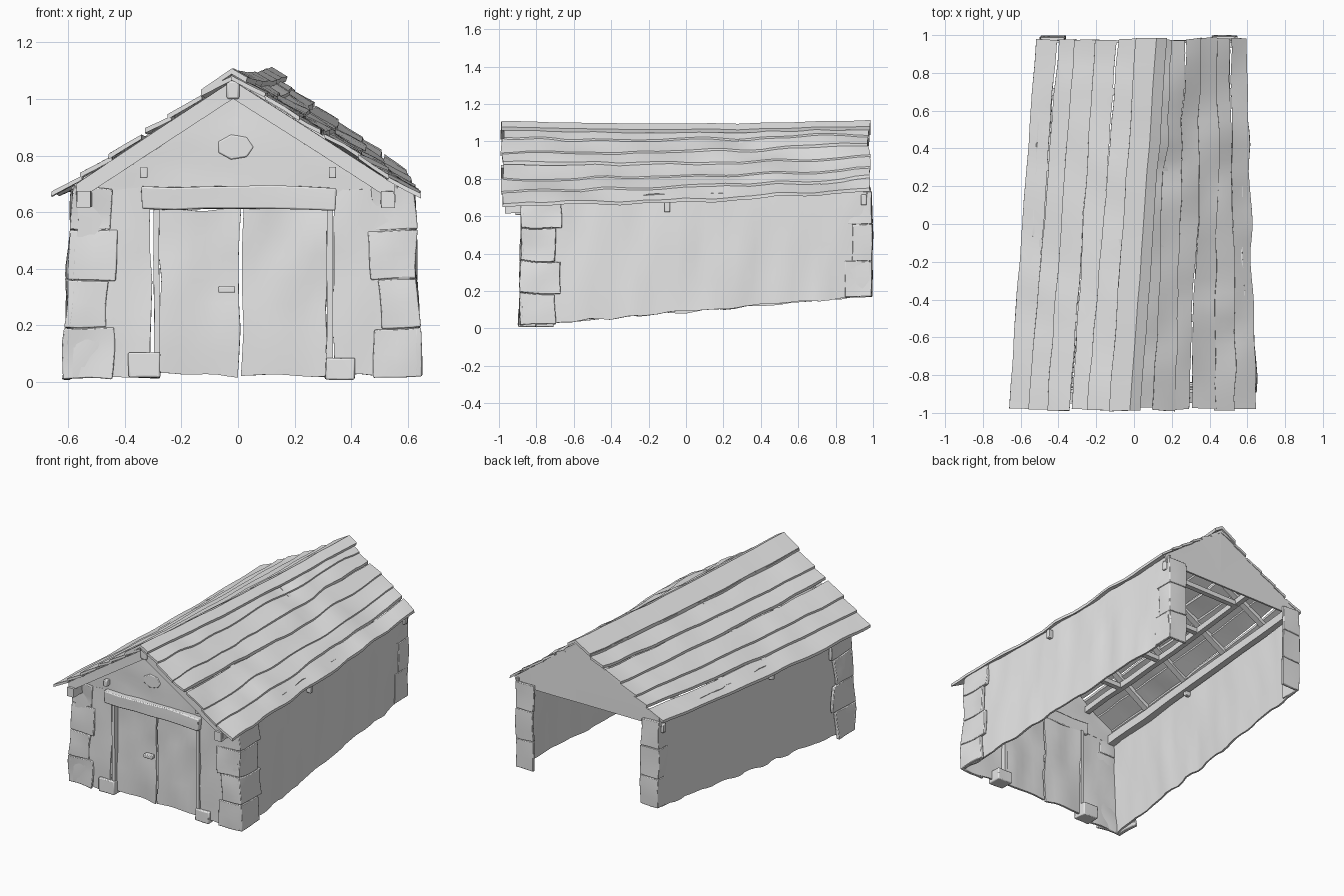
import bpy, bmesh, math
from mathutils import Vector, noise

cube = bpy.data.objects.get("Cube")
if cube:
    bpy.data.objects.remove(cube, do_unlink=True)

grey = bpy.data.materials.new("weathered_grey")
grey.use_nodes = True
grey.diffuse_color = (0.8, 0.8, 0.8, 1)
grey.node_tree.nodes["Principled BSDF"].inputs["Base Color"].default_value = (0.8, 0.8, 0.8, 1)

Y0, Y1 = -0.985, 0.98        # roof ends


def loft(name, front, back, y0, y1, steps=1, cuts=0, rough=0.0, bevel=0.0, sag=0.0, freq=5):
    """Join a front section to a back section of (x, z) points, with worn surfaces."""
    bm = bmesh.new()
    rings = []
    for k in range(steps + 1):
        t = k / steps
        ring = []
        for a, b in zip(front, back):
            p = Vector(a).lerp(Vector(b), t)
            ring.append(bm.verts.new((p.x, y0 + (y1 - y0) * t, p.y - sag * 4 * t * (1 - t))))
        rings.append(ring)
    n = len(front)
    for r, q in zip(rings, rings[1:]):
        for i in range(n):
            j = (i + 1) % n
            bm.faces.new((r[i], r[j], q[j], q[i]))
    bm.faces.new(rings[0])
    bm.faces.new(rings[-1])
    if cuts:
        bmesh.ops.subdivide_edges(bm, edges=bm.edges[:], cuts=cuts, use_grid_fill=True)
    for v in bm.verts:
        v.co += noise.noise_vector(v.co * freq) * rough
    bmesh.ops.recalc_face_normals(bm, faces=bm.faces[:])
    mesh = bpy.data.meshes.new(name)
    bm.to_mesh(mesh)
    bm.free()
    ob = bpy.data.objects.new(name, mesh)
    bpy.context.collection.objects.link(ob)
    mesh.materials.append(grey)
    if bevel:
        mod = ob.modifiers.new("worn_edges", "BEVEL")
        mod.width, mod.segments = bevel, 2
        mod.limit_method, mod.angle_limit = "ANGLE", math.radians(45)
    bpy.ops.object.select_all(action="DESELECT")
    bpy.context.view_layer.objects.active = ob
    ob.select_set(True)
    bpy.ops.object.shade_smooth_by_angle(angle=math.radians(35))
    return ob


def rect(x0, x1, z0, z1):
    return [(x0, z0), (x1, z0), (x1, z1), (x0, z1)]


def box(name, x0, x1, y0, y1, z0, z1, **kw):
    s = rect(x0, x1, z0, z1)
    return loft(name, s, s, y0, y1, **kw)


def along(y):
    return (y - Y0) / (Y1 - Y0)


def slope(s, u, t, drop=0.0):
    """Point on the roof: u runs ridge to eave, t runs front to back."""
    ridge = Vector((-0.02, 1.095)).lerp(Vector((0.12, 1.1)), t)
    eave_f, eave_b = ((0.645, 0.672), (0.595, 0.75)) if s > 0 else ((-0.66, 0.675), (-0.515, 0.75))
    p = ridge.lerp(Vector(eave_f).lerp(Vector(eave_b), t), u)
    return p - Vector((0, drop))


SIDES = ((-1, "right"), (1, "left"))

# Roof planks, each lapping slightly over the one below
PLANKS = 6
for s, side in SIDES:
    lap = 0.008 if s > 0 else 0.013
    for i in range(PLANKS):
        u0, u1 = i / PLANKS, (i + 1) / PLANKS + 0.005
        ends = []
        for t in (0, 1):
            w = 0.025 * math.sin(i * 2.3 + t * 2) if 0 < i < PLANKS - 1 else 0
            ends.append([slope(s, u0, t, lap), slope(s, u1 + w, t, -0.002),
                         slope(s, u1 + w, t, 0.016), slope(s, u0, t, lap + 0.016)])
        jog = 0.006 * math.sin(i * 4.1 + s)
        loft(f"{side}_roof_plank_{i + 1}", ends[0], ends[1], Y0 + jog, Y1 - abs(jog), steps=14,
             cuts=1, rough=0.018 if s > 0 else 0.008, sag=0.018)

# Ridge cap board folded over the crest
caps = []
for t in (0, 1):
    r = slope(1, 0, t)
    caps.append([slope(-1, 0.17, t, -0.008), r + Vector((0, 0.014)), r + Vector((0.055, -0.018)),
                 r + Vector((0.05, -0.036)), r - Vector((0, 0.006)), slope(-1, 0.17, t, 0.01)])
loft("ridge_cap", caps[0], caps[1], Y0 - 0.004, Y1 + 0.004, steps=14, rough=0.006, sag=0.016)

# Thin side walls, narrowing and rising to the back
FRONT_X, BACK_X, PLATE_X = {-1: 0.602, 1: 0.634}, {-1: 0.49, 1: 0.54}, {-1: 0.547, 1: 0.53}
for s, side in SIDES:
    f, b = FRONT_X[s], BACK_X[s]
    front = [(s * f, 0.015), (s * (f - 0.03), 0.69), (s * (f - 0.042), 0.69), (s * (f - 0.012), 0.015)]
    back = [(s * b, 0.172), (s * b, 0.75), (s * (b - 0.012), 0.75), (s * (b - 0.012), 0.172)]
    loft(f"{side}_side_wall", front, back, -0.87, 0.98, steps=9, cuts=3, rough=0.014, freq=9)

    # Corner stones: thin facings on the front and the side
    levels = [0.012, 0.19, 0.36, 0.535, 0.69]
    for i, (z0, z1) in enumerate(zip(levels, levels[1:])):
        o0, o1 = f + 0.018 - 0.045 * z0, f + 0.018 - 0.045 * z1
        w = 0.17 if i % 2 == 0 else 0.145
        for part, depth, y1 in (("front", w, -0.868), ("side", 0.022, -0.7 + 0.03 * (i % 2))):
            sec = [(s * o0, z0), (s * o1, z1 - 0.003), (s * (o1 - depth), z1 - 0.003), (s * (o0 - depth), z0)]
            loft(f"{side}_corner_stone_{part}_{i + 1}", sec, sec, -0.885, y1,
                 cuts=3, rough=0.016, bevel=0.004, freq=6)
    levels = [0.172, 0.365, 0.56, 0.735]
    for i, (z0, z1) in enumerate(zip(levels, levels[1:])):
        for part, depth, y0 in (("end", 0.13, 0.978), ("side", 0.016, 0.85 + 0.04 * (i % 2))):
            sec = rect(s * (b + 0.005), s * (b + 0.005 - depth), z0, z1 - 0.003)
            loft(f"{side}_back_corner_stone_{part}_{i + 1}", sec, sec, y0, 0.995,
                 cuts=2, rough=0.01, bevel=0.003, freq=6)

    # Wall plate beam with its end showing under the eave
    p = PLATE_X[s]
    pf, pb = rect(s * (p - 0.024), s * (p + 0.024), 0.615, 0.675), rect(s * (b - 0.075), s * (b - 0.035), 0.68, 0.735)
    loft(f"{side}_wall_plate", pf, pb, -0.965, 0.93, steps=8, rough=0.006)

    # Small pegs poking out under the eave
    for y in (-0.1, 0.95):
        t = along(y)
        x = f + (b - f) * t
        z = 0.618 + 0.07 * t
        box(f"{side}_eave_peg", s * (x - 0.06), s * (x + 0.018), y - 0.015, y + 0.015, z - 0.028, z + 0.028, bevel=0.005)

    # Rafters and the purlin inside the roof
    for i, y in enumerate((-0.92, -0.5, -0.1, 0.3, 0.7)):
        t = along(y)
        deep, half = (0.095, 0.03) if i == 0 else (0.06, 0.02)
        sec = [slope(s, 0, t, 0.03), slope(s, 0.87, t, 0.03), slope(s, 0.87, t, deep), slope(s, 0, t, deep)]
        loft(f"{side}_rafter_{i + 1}", sec, sec, y - half, y + half, cuts=1, rough=0.006)
    ends = []
    for y in (-0.86, 0.95):
        p = slope(s, 0.52, along(y), 0.085)
        ends.append(rect(p.x - 0.017, p.x + 0.017, p.y - 0.02, p.y + 0.02))
    loft(f"{side}_purlin", ends[0], ends[1], -0.86, 0.95, steps=8, rough=0.006, sag=0.015)

    # Front piers beside the doors and the two halves of each gable
    inner = -0.307 if s < 0 else 0.337
    pier = [(inner, 0.018), (s * (f - 0.01), 0.018), (s * (f - 0.035), 0.68), (inner, 0.68)]
    loft(f"{side}_front_pier", pier, pier, -0.878, -0.866, cuts=5, rough=0.014, freq=7)
    t = along(-0.86)
    gable = [(-0.01, 0.63), (s * (f - 0.04), 0.63), slope(s, 0.88, t, 0.03), slope(s, 0, t, 0.03)]
    loft(f"{side}_front_gable", gable, gable, -0.876, -0.864, cuts=5, rough=0.012, freq=7)
    gable = [(0.12, 0.7), (s * (b + 0.01), 0.7), slope(s, 0.94, 1, 0.02), slope(s, 0, 1, 0.02)]
    loft(f"{side}_back_gable", gable, gable, 0.96, 0.972, cuts=2, rough=0.004)

    # Brackets above the lintel ends
    bx = -0.332 if s < 0 else 0.335
    box(f"{side}_gable_bracket", bx - 0.014, bx + 0.012, -0.91, -0.87, 0.72, 0.76, bevel=0.004)

# Cross ties between the purlins
for i, y in enumerate((-0.5, -0.1, 0.3, 0.7)):
    a, b = (slope(s, 0.52, along(y), 0.1) for s in (-1, 1))
    tie = [(a.x, a.y - 0.015), (b.x, b.y - 0.015), (b.x, b.y + 0.015), (a.x, a.y + 0.015)]
    loft(f"cross_tie_{i + 1}", tie, tie, y - 0.017, y + 0.017)

# Block under the front peak
box("peak_block", -0.04, 0.005, -0.96, -0.88, 1.0, 1.065, bevel=0.008)

# Stone set in the front gable
stone = [(-0.01 + 0.066 * math.cos(k * math.tau / 7), 0.83 + 0.045 * math.sin(k * math.tau / 7)) for k in range(7)]
loft("gable_stone", stone, stone, -0.884, -0.87, bevel=0.005)

# Doors, handle, frame, lintel and foot blocks
for side, x0, x1 in (("right", -0.276, 0.005), ("left", 0.018, 0.312)):
    leaf = [(x0, 0.028), (x1, 0.022), (x1 + 0.004, 0.612), (x0, 0.612)]
    loft(f"{side}_door", leaf, leaf, -0.855, -0.842, cuts=6, rough=0.014, freq=7)
box("door_handle", -0.07, -0.01, -0.885, -0.85, 0.315, 0.338, bevel=0.004)
box("right_door_jamb", -0.298, -0.278, -0.885, -0.835, 0.06, 0.62, cuts=2, rough=0.005)
box("left_door_jamb", 0.313, 0.335, -0.885, -0.835, 0.03, 0.62, cuts=2, rough=0.005)
box("lintel", -0.34, 0.342, -0.91, -0.845, 0.61, 0.69, cuts=5, rough=0.01, bevel=0.006)
box("right_foot_block", -0.385, -0.278, -0.895, -0.8, 0.01, 0.1, cuts=1, rough=0.01, bevel=0.006)
box("left_foot_block", 0.31, 0.41, -0.895, -0.8, 0.01, 0.085, cuts=1, rough=0.01, bevel=0.006)
